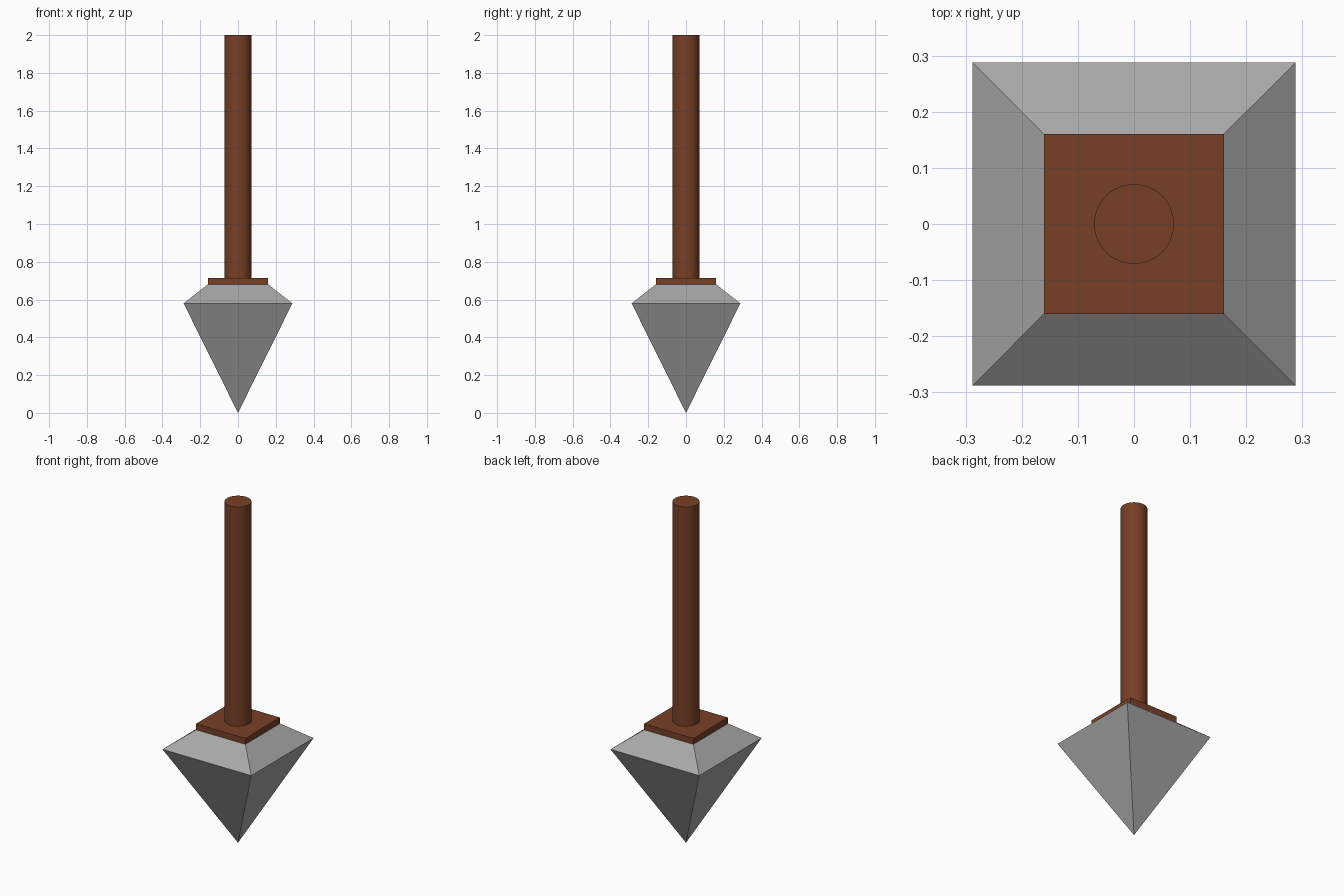
import bpy
import math

cube = bpy.data.objects.get("Cube")
if cube:
    bpy.data.objects.remove(cube, do_unlink=True)


def make_material(name, rgb):
    mat = bpy.data.materials.new(name)
    mat.use_nodes = True
    color = (*rgb, 1.0)
    mat.diffuse_color = color
    mat.node_tree.nodes["Principled BSDF"].inputs["Base Color"].default_value = color
    return mat


def lathe_part(name, sides, r_bottom, r_top, z0, z1, mat, turn=0.0):
    """Cone, frustum or prism between two heights."""
    bpy.ops.mesh.primitive_cone_add(
        vertices=sides, radius1=r_bottom, radius2=r_top,
        depth=z1 - z0, location=(0, 0, (z0 + z1) / 2), rotation=(0, 0, turn))
    obj = bpy.context.object
    obj.name = name
    obj.data.materials.append(mat)
    return obj


wood = make_material("brown wood", (0.19, 0.051, 0.02))
metal = make_material("grey metal", (0.39, 0.39, 0.39))

# Square parts use four-sided cones turned to face the axes
DIAG = math.sqrt(2)
EIGHTH = math.pi / 4
WIDE, NARROW = 0.288 * DIAG, 0.16 * DIAG

# Four-sided metal head: point and sloped shoulder
lathe_part("spike_point", 4, 0, WIDE, 0, 0.58, metal, EIGHTH)
lathe_part("spike_shoulder", 4, WIDE, NARROW, 0.58, 0.68, metal, EIGHTH)

# Wooden collar plate
lathe_part("collar", 4, NARROW, NARROW, 0.68, 0.715, wood, EIGHTH)

# Round wooden handle
lathe_part("handle", 48, 0.071, 0.071, 0.70, 2.0, wood)
bpy.ops.object.shade_smooth_by_angle(angle=math.radians(30))
